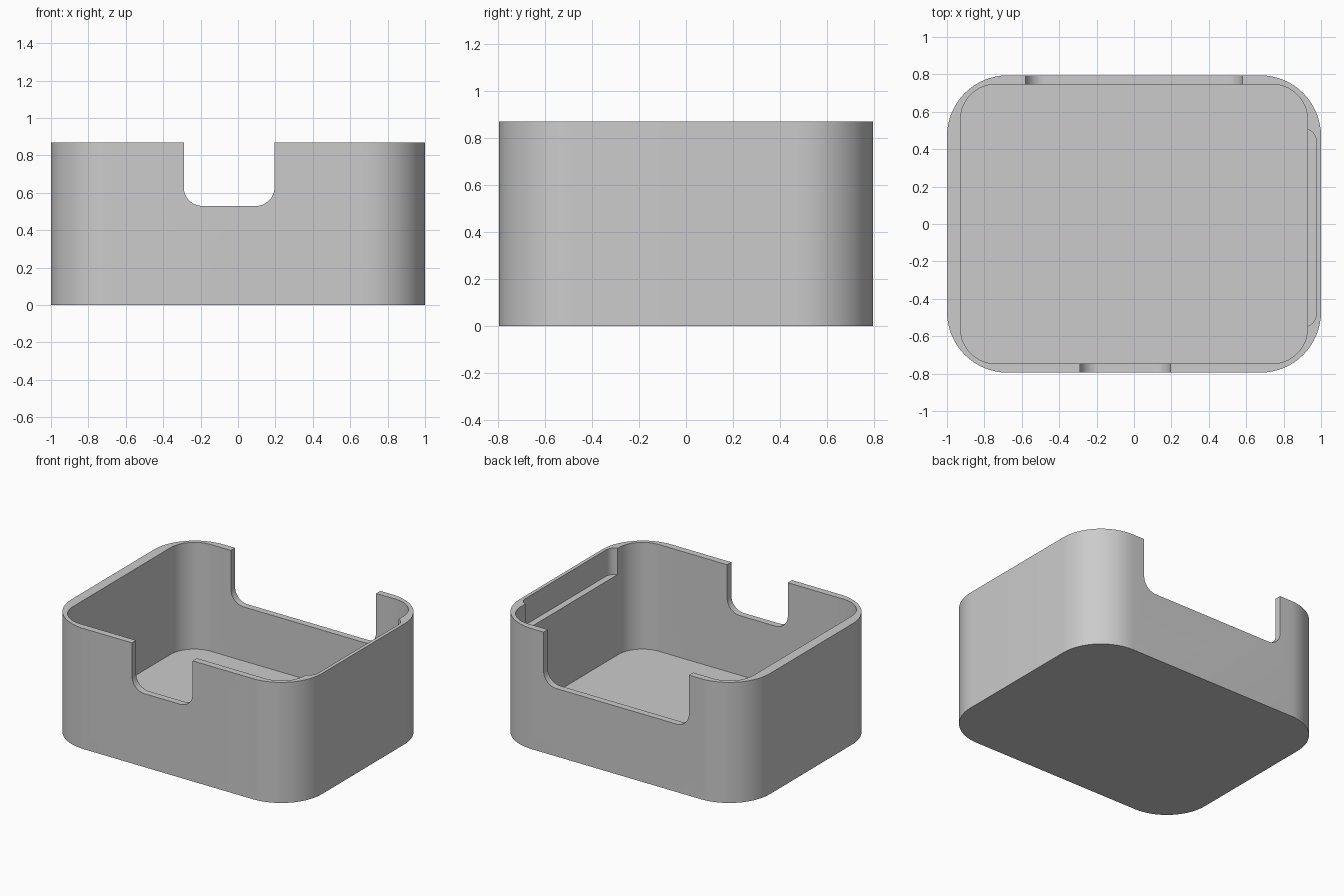
import bpy, bmesh, math
from mathutils import Matrix, Vector

if "Cube" in bpy.data.objects:
    bpy.data.objects.remove(bpy.data.objects["Cube"])

HEIGHT = 0.87
FLOOR = 0.10

grey = bpy.data.materials.new("plain_grey")
grey.diffuse_color = (0.6, 0.6, 0.6, 1)
grey.use_nodes = True
grey.node_tree.nodes["Principled BSDF"].inputs["Base Color"].default_value = grey.diffuse_color


def rounded_prism(name, u0, u1, v0, v1, radius, w0, w1, upright=True, steps=16):
    """Rounded rectangle extruded along z, or along y when not upright."""
    pts = []
    corners = [(u1 - radius, v1 - radius), (u0 + radius, v1 - radius),
               (u0 + radius, v0 + radius), (u1 - radius, v0 + radius)]
    for q, (cu, cv) in enumerate(corners):
        for i in range(steps + 1):
            a = math.pi / 2 * (q + i / steps)
            pts.append((cu + radius * math.cos(a), cv + radius * math.sin(a)))
    bm = bmesh.new()
    base = bm.faces.new([bm.verts.new((u, v, w0) if upright else (u, w0, v)) for u, v in pts])
    ext = bmesh.ops.extrude_face_region(bm, geom=[base])
    shift = Vector((0, 0, w1 - w0)) if upright else Vector((0, w1 - w0, 0))
    bmesh.ops.translate(bm, vec=shift,
                        verts=[g for g in ext["geom"] if isinstance(g, bmesh.types.BMVert)])
    # extruding may leave the starting cap in place, so only close what is open
    bmesh.ops.holes_fill(bm, edges=[e for e in bm.edges if e.is_boundary], sides=0)
    bmesh.ops.recalc_face_normals(bm, faces=bm.faces)
    mesh = bpy.data.meshes.new(name)
    bm.to_mesh(mesh)
    bm.free()
    mesh.materials.append(grey)
    obj = bpy.data.objects.new(name, mesh)
    bpy.context.collection.objects.link(obj)
    return obj


# outer block
box = rounded_prism("open_box", -1, 1, -0.795, 0.795, 0.325, 0, HEIGHT)

cutters = [
    # hollow interior
    rounded_prism("cavity_cutter", -0.928, 0.928, -0.747, 0.747, 0.19, FLOOR, 1.2),
    # narrow front notch and wide back notch
    rounded_prism("front_notch_cutter", -0.29, 0.195, 0.53, 1.3, 0.10, -1.0, -0.6, upright=False),
    rounded_prism("back_notch_cutter", -0.58, 0.58, 0.49, 1.3, 0.10, 0.6, 1.0, upright=False),
    # shallow recess with a ledge inside the right wall
    rounded_prism("side_recess_cutter", 0.5, 0.975, -0.55, 0.51, 0.07, 0.68, 1.25),
]

bpy.ops.object.select_all(action='DESELECT')
bpy.context.view_layer.objects.active = box
box.select_set(True)
for cutter in cutters:
    mod = box.modifiers.new(cutter.name, 'BOOLEAN')
    mod.operation = 'DIFFERENCE'
    mod.solver = 'EXACT'
    mod.object = cutter
    bpy.ops.object.modifier_apply(modifier=mod.name)
    bpy.data.objects.remove(cutter)

bpy.ops.object.shade_smooth_by_angle(angle=math.radians(30))
